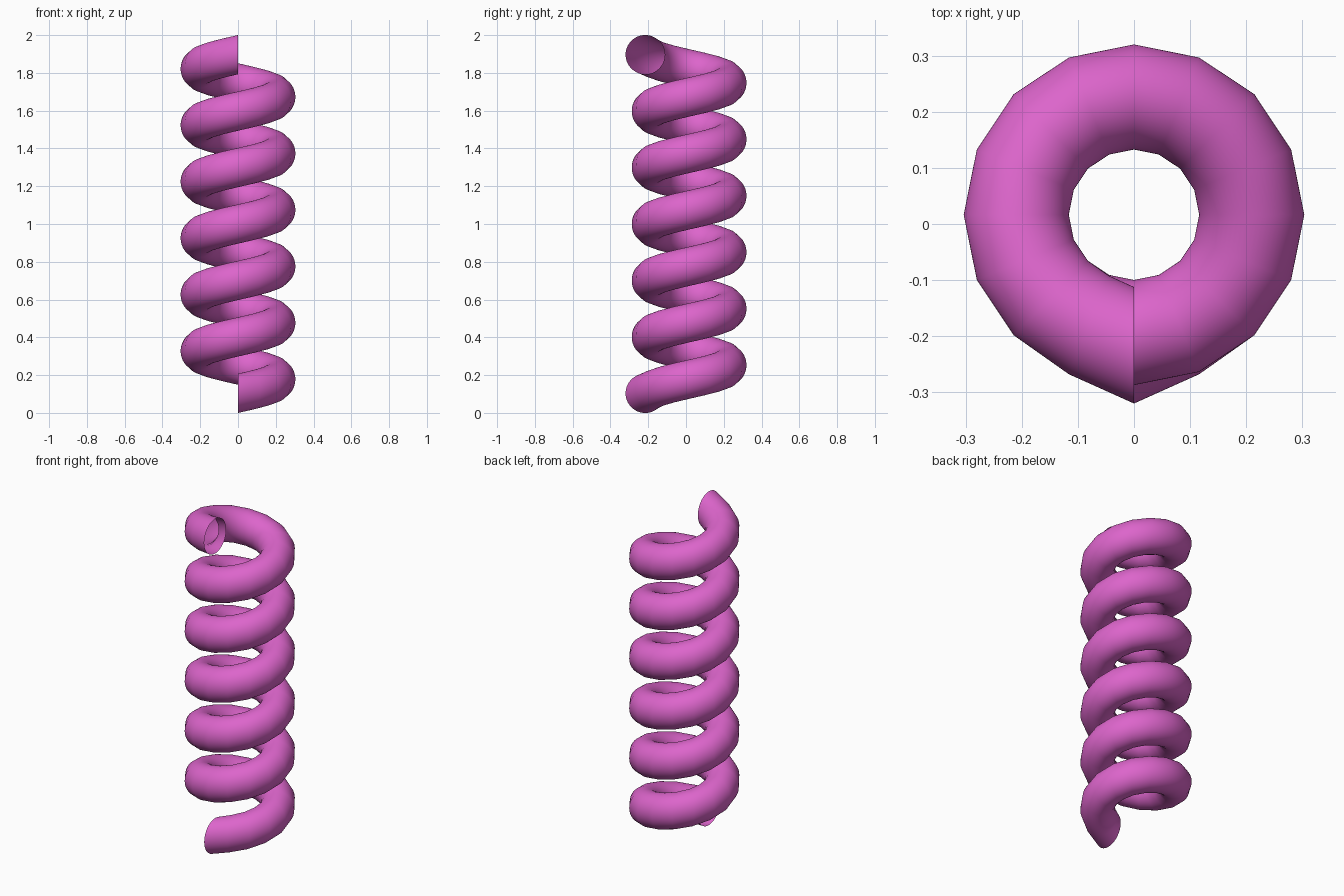
import bpy, bmesh, math

if "Cube" in bpy.data.objects:
    bpy.data.objects.remove(bpy.data.objects["Cube"])

TURNS, STEPS, SIDES = 6, 8, 32      # coil turns, cage steps per turn, tube sides
COIL_R, TUBE_R = 0.2326, 0.1045     # cage radii (subdivision shrinks the middle)
Z0, Z1, CY = 0.1035, 1.8965, 0.0165

# Coarse spiral tube, open at both ends
bm = bmesh.new()
rings = []
total = TURNS * STEPS
for i in range(total + 1):
    t = -math.pi / 2 + 2 * math.pi * i / STEPS
    zc = Z0 + (Z1 - Z0) * i / total
    ring = []
    for j in range(SIDES):
        a = 2 * math.pi * j / SIDES
        r = COIL_R + TUBE_R * math.cos(a)
        ring.append(bm.verts.new((r * math.cos(t), CY + r * math.sin(t),
                                  zc + TUBE_R * math.sin(a))))
    rings.append(ring)
for lo, hi in zip(rings, rings[1:]):
    for j in range(SIDES):
        k = (j + 1) % SIDES
        bm.faces.new((lo[j], hi[j], hi[k], lo[k])).smooth = True

mesh = bpy.data.meshes.new("coil_spring")
bm.to_mesh(mesh)
bm.free()
coil = bpy.data.objects.new("coil_spring", mesh)
bpy.context.collection.objects.link(coil)

# One smoothing level: 16 segments per turn
sub = coil.modifiers.new("smooth", 'SUBSURF')
sub.levels = sub.render_levels = 1

mat = bpy.data.materials.new("pink")
mat.diffuse_color = (0.72, 0.13, 0.6, 1)
mat.use_nodes = True
mat.node_tree.nodes["Principled BSDF"].inputs["Base Color"].default_value = mat.diffuse_color
mesh.materials.append(mat)
